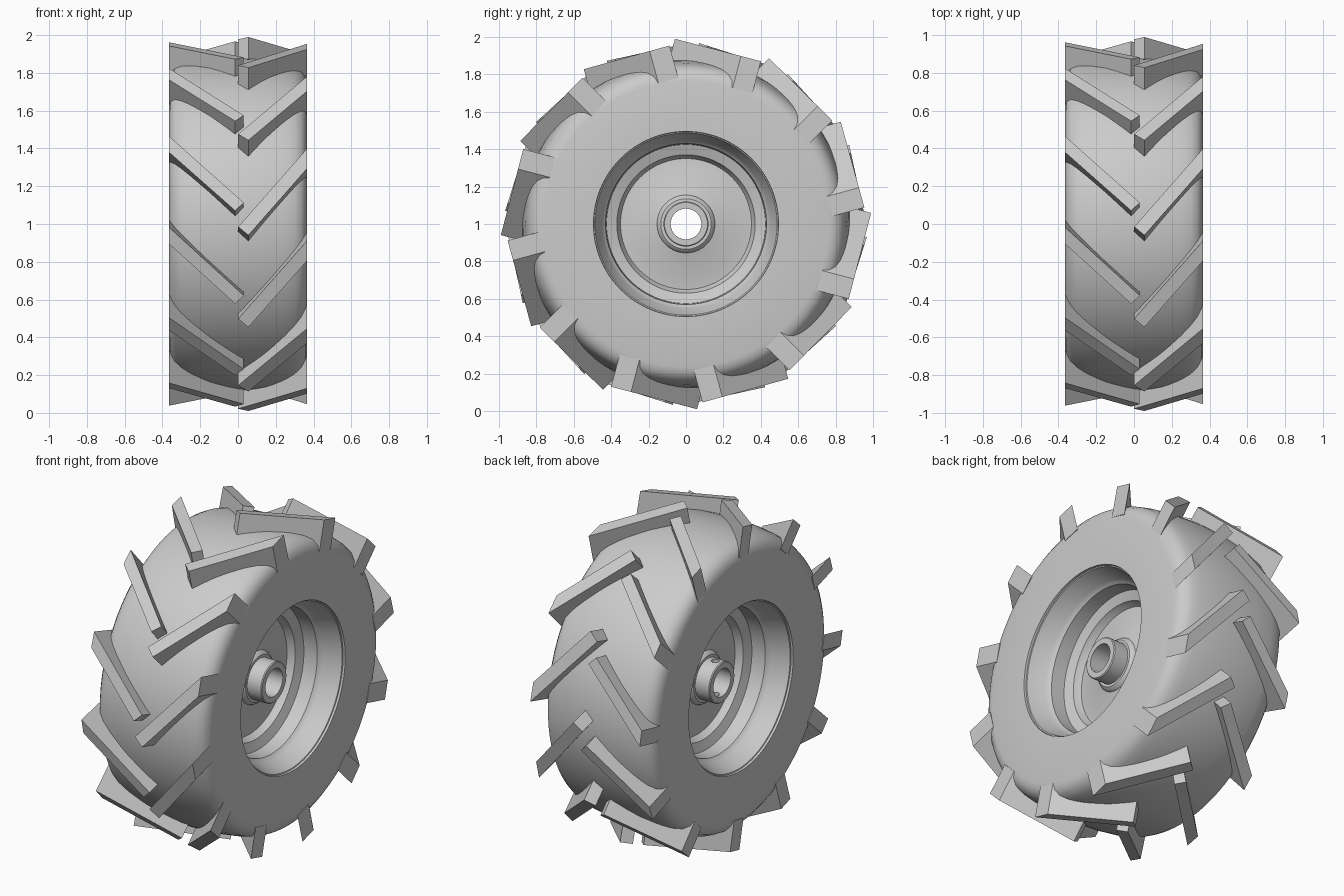
import bpy, bmesh, math
from mathutils import Vector, Matrix

if "Cube" in bpy.data.objects:
    bpy.data.objects.remove(bpy.data.objects["Cube"])

CENTRE = Vector((0, 0, 1))
HALF_WIDTH = 0.366

grey = bpy.data.materials.new("plain grey")
grey.use_nodes = True
grey.diffuse_color = (0.6, 0.6, 0.6, 1)
grey.node_tree.nodes["Principled BSDF"].inputs["Base Color"].default_value = (0.6, 0.6, 0.6, 1)


def finish(bm, name, smooth=None):
    """Turn a bmesh into a named object, optionally smooth shaded."""
    bmesh.ops.recalc_face_normals(bm, faces=bm.faces)
    mesh = bpy.data.meshes.new(name)
    bm.to_mesh(mesh)
    bm.free()
    mesh.materials.append(grey)
    obj = bpy.data.objects.new(name, mesh)
    bpy.context.collection.objects.link(obj)
    if smooth:
        bpy.ops.object.select_all(action='DESELECT')
        obj.select_set(True)
        bpy.context.view_layer.objects.active = obj
        bpy.ops.object.shade_smooth_by_angle(angle=math.radians(smooth))
    return obj


def lathe(name, half, smooth, steps=96):
    """Mirror a half profile of (x, radius) points and spin it round the axle."""
    profile = half + [(-x, r) for x, r in reversed(half) if x > 0]
    bm = bmesh.new()
    rings = []
    for i in range(steps):
        a = math.tau * i / steps
        rings.append([bm.verts.new(CENTRE + Vector((x, r * math.cos(a), r * math.sin(a))))
                      for x, r in profile])
    n = len(profile)
    for i in range(steps):
        a, b = rings[i], rings[(i + 1) % steps]
        for j in range(n):
            k = (j + 1) % n
            bm.faces.new((a[j], a[k], b[k], b[j]))
    return finish(bm, name, smooth)


def lugs(name, outline, angle, top=0.943, bottom=0.765, count=12):
    """Straight tread bars: a flat (x, tangent) outline raised along the radius."""
    bm = bmesh.new()
    for i in range(count):
        a = math.radians(angle) + math.tau * i / count
        out = Vector((0, math.cos(a), math.sin(a)))
        along = Vector((0, math.sin(a), -math.cos(a)))
        low, high = [[bm.verts.new(CENTRE + Vector((x, 0, 0)) + along * t + out * d)
                      for x, t in outline] for d in (bottom, top)]
        bm.faces.new(low)
        bm.faces.new(high)
        for j in range(4):
            k = (j + 1) % 4
            bm.faces.new((low[j], low[k], high[k], high[j]))
    return finish(bm, name)


# Tyre carcass with a crowned tread and rounded shoulders
lathe("tyre", [(0, 0.88), (0.15, 0.873), (0.25, 0.86), (0.3, 0.848), (0.335, 0.83),
               (0.357, 0.8), (0.365, 0.765), (0.365, 0.495), (0.33, 0.49)], 35)

# Angled tread bars, the two sides staggered
lugs("left_tread_bars", [(0.055, -0.307), (HALF_WIDTH, 0.058),
                         (HALF_WIDTH, 0.168), (0.001, -0.261)], 75.4)
lugs("right_tread_bars", [(-0.015, -0.225), (-HALF_WIDTH, 0.1),
                          (-HALF_WIDTH, 0.19), (0.03, -0.18)], 72.4)

# Stepped rim, dished disc and hub tube
rim = lathe("rim_and_hub", [(0.355, 0.5), (0.35, 0.487), (0.25, 0.45), (0.235, 0.44),
                            (0.225, 0.43), (0.14, 0.425), (0.12, 0.37), (0.1, 0.362),
                            (0.08, 0.35), (0.085, 0.295), (0.12, 0.155), (0.135, 0.148),
                            (0.145, 0.135), (0.145, 0.12), (0.235, 0.12), (0.24, 0.115),
                            (0.24, 0.082)], 30)

# Set screw holes through one end of the hub
bm = bmesh.new()
bmesh.ops.create_cone(bm, cap_ends=True, segments=16, radius1=0.022, radius2=0.022, depth=0.28,
                      matrix=Matrix.Translation(CENTRE + Vector((-0.195, 0, 0))))
cutter = finish(bm, "screw_hole_cutter")
cutter.hide_render = True
cut = rim.modifiers.new("screw_holes", 'BOOLEAN')
cut.operation = 'DIFFERENCE'
cut.solver = 'EXACT'
cut.object = cutter
bpy.ops.object.select_all(action='DESELECT')
rim.select_set(True)
bpy.context.view_layer.objects.active = rim
bpy.ops.object.modifier_apply(modifier=cut.name)
bpy.data.objects.remove(cutter)
